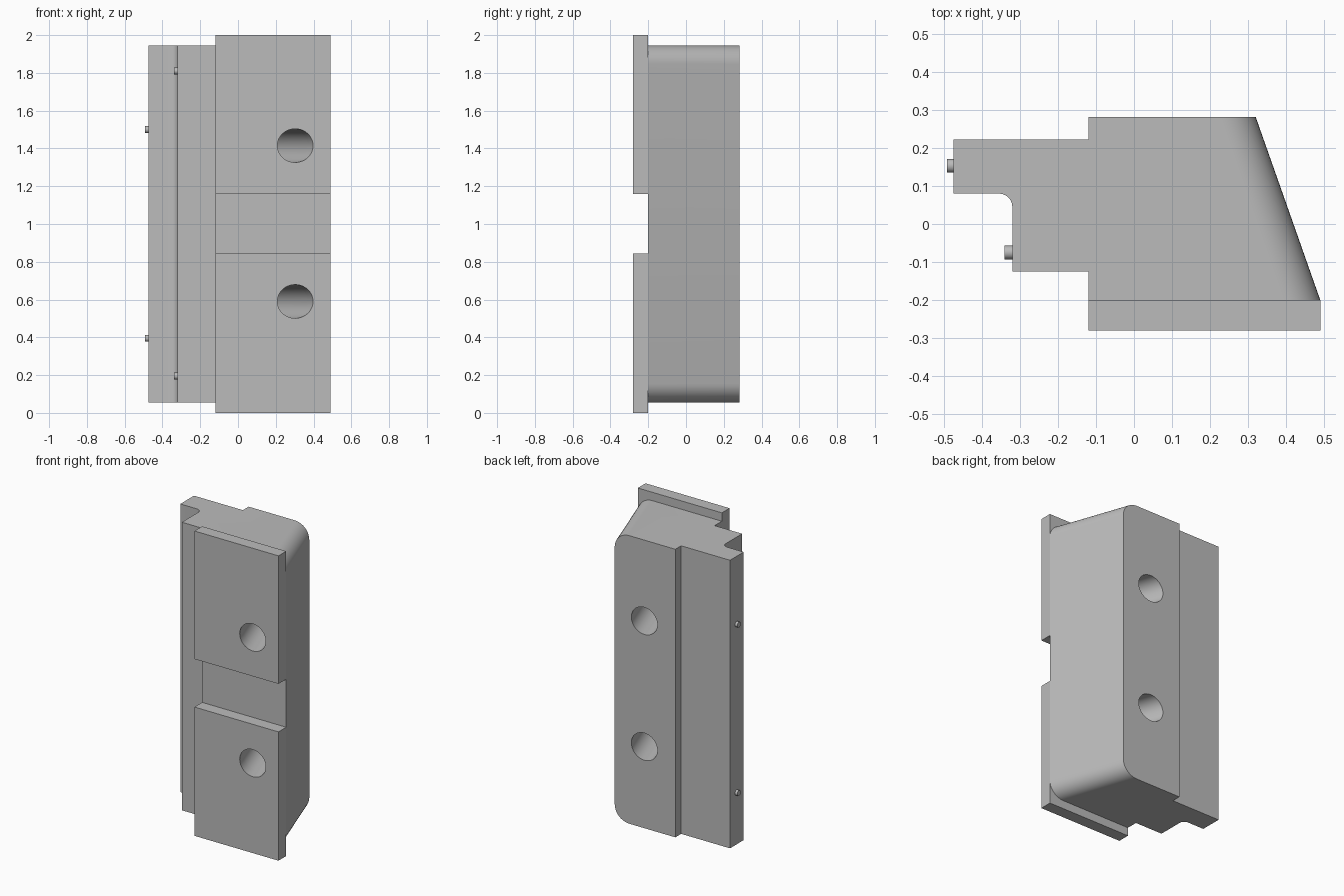
import bpy, bmesh, math
from mathutils import Vector, Matrix

if "Cube" in bpy.data.objects:
    bpy.data.objects.remove(bpy.data.objects["Cube"])

GREY = (0.5, 0.5, 0.5, 1)
mat = bpy.data.materials.new("plain grey")
mat.use_nodes = True
mat.diffuse_color = GREY
mat.node_tree.nodes["Principled BSDF"].inputs["Base Color"].default_value = GREY


def finish(bm, name):
    bmesh.ops.recalc_face_normals(bm, faces=bm.faces)
    mesh = bpy.data.meshes.new(name)
    bm.to_mesh(mesh)
    bm.free()
    mesh.materials.append(mat)
    obj = bpy.data.objects.new(name, mesh)
    bpy.context.collection.objects.link(obj)
    return obj


def prism(name, outline, z0, z1, round_radius=0):
    """Extrude an xy outline; optionally round the ends of the sloping side."""
    bm = bmesh.new()
    base = bm.faces.new([bm.verts.new((x, y, z0)) for x, y in outline])
    top = bmesh.ops.extrude_face_region(bm, geom=[base])["geom"]
    bmesh.ops.translate(bm, vec=(0, 0, z1 - z0),
                        verts=[v for v in top if isinstance(v, bmesh.types.BMVert)])
    if round_radius:
        rims = []
        for e in bm.edges:
            a, b = (v.co for v in e.verts)
            if min(a.x, b.x) > 0.3 and abs(a.z - b.z) < 0.01:
                rims.append(e)
        bmesh.ops.bevel(bm, geom=rims, offset=round_radius, segments=10,
                        profile=0.5, affect='EDGES')
    return finish(bm, name)


def rod(name, start, end, radius, sides):
    start, end = Vector(start), Vector(end)
    axis = end - start
    bm = bmesh.new()
    turn = axis.to_track_quat('Z', 'Y').to_matrix().to_4x4()
    bmesh.ops.create_cone(bm, cap_ends=True, segments=sides, radius1=radius,
                          radius2=radius, depth=axis.length,
                          matrix=Matrix.Translation((start + end) / 2) @ turn)
    return finish(bm, name)


# Main body with a stepped side, a concave fillet and a sloping side
fillet = [(-0.355 + 0.035 * math.sin(t), 0.045 + 0.035 * math.cos(t))
          for t in (math.radians(90 - 15 * i) for i in range(7))]
outline = [(-0.12, -0.2), (-0.12, -0.125), (-0.32, -0.125)] + fillet + [
    (-0.475, 0.08), (-0.475, 0.222), (-0.12, 0.222), (-0.12, 0.282),
    (0.32, 0.282), (0.49, -0.2)]
body = prism("body", outline, 0.055, 1.945, 0.1)

# Front plates with a gap between them
plate = [(-0.12, -0.28), (0.49, -0.28), (0.49, -0.2), (-0.12, -0.2)]
parts = [body,
         prism("lower_front_plate", plate, 0, 0.845),
         prism("upper_front_plate", plate, 1.16, 2)]

# Slanted bolt holes, parallel to the sloping side
slope = Vector((-0.17, 0.482, 0))
for z in (0.59, 1.415):
    entry = Vector((0.303, -0.28, z))
    cutter = rod("hole_cutter", entry - slope * 0.4, entry + slope * 1.6, 0.089, 48)
    cutter.hide_render = True
    for part in parts:
        mod = part.modifiers.new("bolt hole", 'BOOLEAN')
        mod.operation = 'DIFFERENCE'
        mod.solver = 'EXACT'
        mod.object = cutter
        bpy.context.view_layer.objects.active = part
        bpy.ops.object.modifier_apply(modifier=mod.name)
    bpy.data.objects.remove(cutter)

# Small locating pins on the stepped side
for i, z in enumerate((0.395, 1.5)):
    parts.append(rod(f"outer_pin_{i + 1}", (-0.46, 0.153, z), (-0.492, 0.153, z), 0.018, 20))
for i, z in enumerate((0.195, 1.81)):
    parts.append(rod(f"inner_pin_{i + 1}", (-0.3, -0.075, z), (-0.34, -0.075, z), 0.018, 20))

# Smooth the curved surfaces, keep the edges crisp
bpy.ops.object.select_all(action='DESELECT')
for part in parts:
    part.select_set(True)
bpy.context.view_layer.objects.active = body
bpy.ops.object.shade_smooth_by_angle(angle=math.radians(30))
